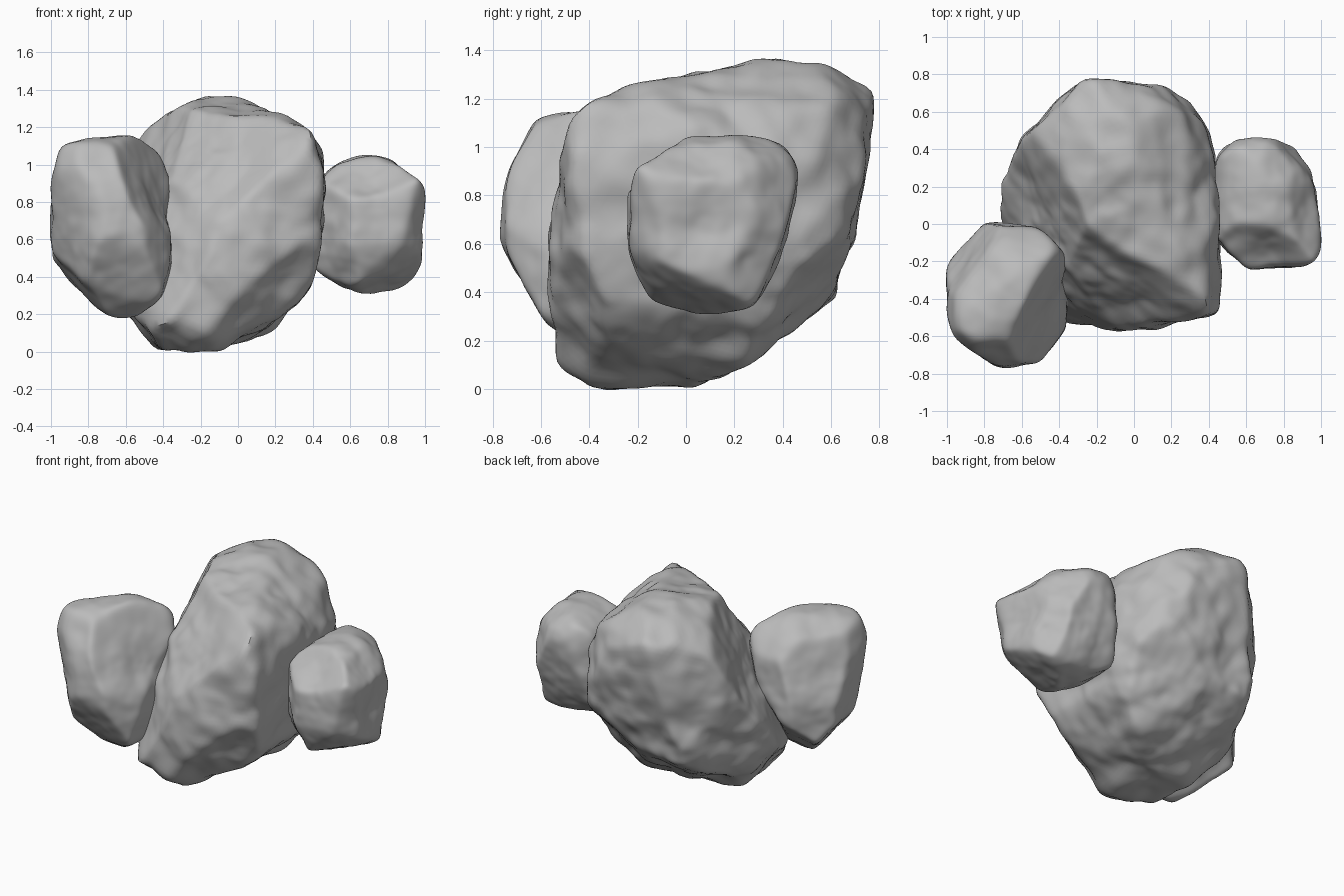
import bpy
import bmesh
import math
from mathutils import Vector, noise
from mathutils.geometry import convex_hull_2d

cube = bpy.data.objects.get("Cube")
if cube:
    bpy.data.objects.remove(cube, do_unlink=True)

# One plain stone colour
stone = bpy.data.materials.new("grey_stone")
stone.use_nodes = True
grey = (0.5, 0.5, 0.5, 1)
stone.diffuse_color = grey
shader = next(n for n in stone.node_tree.nodes if n.type == "BSDF_PRINCIPLED")
shader.inputs["Base Color"].default_value = grey
shader.inputs["Roughness"].default_value = 0.8

# Directions along which each stone is carved: (horizontal, vertical, origin)
turn, tilt = math.radians(38), math.radians(30)
c, s = math.cos(turn), math.sin(turn)
rise, lean = math.cos(tilt), math.sin(tilt)
X, Y, Z = Vector((1, 0, 0)), Vector((0, 1, 0)), Vector((0, 0, 1))
ground, middle = Vector(), Z * 0.68
CARVING = {
    "front": (X, Z, ground),
    "side": (Y, Z, ground),
    "top": (X, Y, ground),
    "near_corner": (X * c + Y * s, (Y * c - X * s) * lean + Z * rise, middle),
    "far_corner": (-X * c - Y * s, (X * s - Y * c) * lean + Z * rise, middle),
    "under_corner": (Y * s - X * c, (X * s + Y * c) * lean + Z * rise, middle),
}


def cutting_planes(outlines, centre):
    """Turn every outline edge into a plane around the centre."""
    planes = []
    for view, outline in outlines.items():
        across, up, origin = CARVING[view]
        start = centre - origin
        middle_2d = Vector((start.dot(across), start.dot(up)))
        points = [Vector(p) - middle_2d for p in outline]
        hull = [points[i] for i in convex_hull_2d(points)]
        for a, b in zip(hull, hull[1:] + hull[:1]):
            edge = b - a
            if edge.length < 0.001:
                continue
            normal = Vector((edge.y, -edge.x)).normalized()
            if normal.dot(a) < 0:
                normal = -normal
            distance = max(normal.dot(a), 0.1)
            planes.append((across * normal.x + up * normal.y) / distance)
    return planes


def make_rock(name, centre, outlines, sharpness, roughness, cuts=(), dents=()):
    """Carve a ball by the outlines and extra cuts, then weather it."""
    centre = Vector(centre)
    planes = cutting_planes(outlines, centre)
    for normal, place in cuts:
        normal = Vector(normal).normalized()
        planes.append(normal / normal.dot(Vector(place) - centre))

    bm = bmesh.new()
    bmesh.ops.create_icosphere(bm, subdivisions=6, radius=1)
    for vert in bm.verts:
        ray = vert.co.normalized()
        reach = [max(plane.dot(ray), 0) for plane in planes]
        radius = (sum(r ** sharpness for r in reach) / 2) ** (-1 / sharpness)
        spot = centre + ray * radius
        # Broad lumps, then finer chips
        radius += roughness * noise.noise(spot * 4)
        radius += roughness * 0.6 * noise.noise(spot * 8)
        radius += roughness * 0.2 * noise.noise(spot * 16)
        for place, size, depth in dents:
            gap = (spot - Vector(place)).length / size
            radius -= depth * math.exp(-gap * gap)
        vert.co = centre + ray * radius
    bmesh.ops.smooth_vert(bm, verts=bm.verts, factor=0.5,
                          use_axis_x=True, use_axis_y=True, use_axis_z=True)

    mesh = bpy.data.meshes.new(name)
    bm.to_mesh(mesh)
    bm.free()
    mesh.materials.append(stone)
    rock = bpy.data.objects.new(name, mesh)
    bpy.context.collection.objects.link(rock)
    bpy.ops.object.select_all(action="DESELECT")
    rock.select_set(True)
    bpy.context.view_layer.objects.active = rock
    bpy.ops.object.shade_smooth_by_angle(angle=math.radians(40))


# Large leaning boulder in the middle
make_rock("main_boulder", (-.12, .08, .68), {
    "front": [(-.5, 1.19), (-.35, 1.29), (-.17, 1.36), (-.02, 1.36), (.2, 1.28), (.39, 1.19),
              (.46, .95), (.45, .6), (.39, .35), (.2, .13), (-.13, 0), (-.45, .02), (-.6, .2),
              (-.72, .4), (-.72, .62), (-.66, .9)],
    "side": [(-.58, .55), (-.51, .07), (-.38, 0), (0, 0), (.4, .17), (.61, .38), (.71, .75),
             (.78, 1.14), (.77, 1.3), (.6, 1.35), (.38, 1.36), (-.39, 1.21), (-.49, 1.11)],
    "top": [(-.1, .77), (-.28, .76), (-.58, .48), (-.7, .25), (-.72, .05), (-.62, -.2), (-.35, -.58),
            (-.1, -.58), (.45, -.47), (.47, -.33), (.43, .35), (.36, .58), (.15, .73)],
    "near_corner": [(.09, .86), (.3, .85), (.52, .63), (.65, .26), (.64, 0), (.38, -.4), (0, -.61),
                    (-.36, -.69), (-.69, -.48), (-.64, -.2), (-.47, .15), (-.13, .73)],
    "far_corner": [(-.06, .73), (-.48, .36), (-.62, .13), (-.61, -.2), (-.28, -.55), (.09, -.66),
                   (.36, -.7), (.65, -.46), (.42, .2), (.13, .54)],
    "under_corner": [(.31, .79), (.66, .75), (.76, .5), (.77, .1), (.6, -.45), (.23, -.82),
                     (-.17, -.78), (-.6, -.14), (-.64, .2), (-.53, .42), (-.13, .6)],
}, sharpness=100, roughness=0.032)

# Upright stone at the front on the -x side
make_rock("front_rock", (-.68, -.39, .66), {
    "front": [(-1, .9), (-.94, 1.1), (-.78, 1.15), (-.58, 1.16), (-.42, 1.07), (-.35, .9),
              (-.35, .52), (-.41, .3), (-.58, .16), (-.85, .26), (-.99, .45)],
    "side": [(-.77, .62), (-.74, .87), (-.62, 1.11), (-.5, 1.15), (-.2, 1.14), (.01, .9), (.01, .5),
             (-.15, .26), (-.4, .16), (-.58, .27)],
    "top": [(-1.01, -.47), (-1, -.22), (-.8, 0), (-.45, -.02), (-.35, -.18), (-.36, -.55),
            (-.5, -.73), (-.7, -.78), (-.95, -.62)],
    "near_corner": [(-1.14, .38), (-1.02, .47), (-.63, .5), (-.42, .43), (-.36, .26), (-.38, -.2),
                    (-.69, -.48), (-1.04, -.25)],
    "far_corner": [(.38, .2), (.46, .38), (1.03, .41), (1.14, .17), (1.03, -.27), (.79, -.49),
                   (.61, -.4), (.43, -.1)],
}, sharpness=40, roughness=0.014, cuts=[
    ((.82, -.41, .41), (-.54, -.42, 1.05)),
    ((-.75, .6, .3), (-.88, -.28, 1.05)),
], dents=[((-.38, -.35, .74), .15, .04)])

# Small stone on the +x side, with a knob on its outer front corner
make_rock("side_rock", (.7, .11, .68), {
    "front": [(.47, .95), (.55, 1.01), (.7, 1.05), (.96, 1), (1.01, .87), (.99, .5), (.93, .37),
              (.72, .29), (.52, .36), (.4, .45), (.4, .8)],
    "side": [(-.24, .95), (-.17, 1.02), (.3, 1.05), (.42, 1.01), (.47, .88), (.37, .5), (.28, .36),
             (.08, .29), (-.16, .37), (-.25, .65)],
    "top": [(.68, .47), (.83, .45), (.96, .27), (1.01, -.08), (.99, -.21), (.62, -.24), (.41, -.05),
            (.39, .1), (.45, .36), (.55, .45)],
    "near_corner": [(.66, .29), (.84, .21), (.94, -.11), (.86, -.46), (.42, -.53), (.28, -.26),
                    (.28, .1), (.44, .27)],
    "far_corner": [(-.66, .6), (-.47, .45), (-.89, .37), (-.95, .13), (-.89, -.13), (-.56, -.26),
                   (-.28, -.12), (-.28, .35)],
    "under_corner": [(-.88, .43), (-.55, .63), (-.2, .64), (-.12, .44), (-.12, .05), (-.27, -.13),
                     (-.58, -.16), (-.83, .11)],
}, sharpness=38, roughness=0.018, dents=[
    ((1, .08, .68), .14, .03),
    ((.93, .06, 1), .11, .03),
    ((.73, -.22, .97), .12, .03),
])
